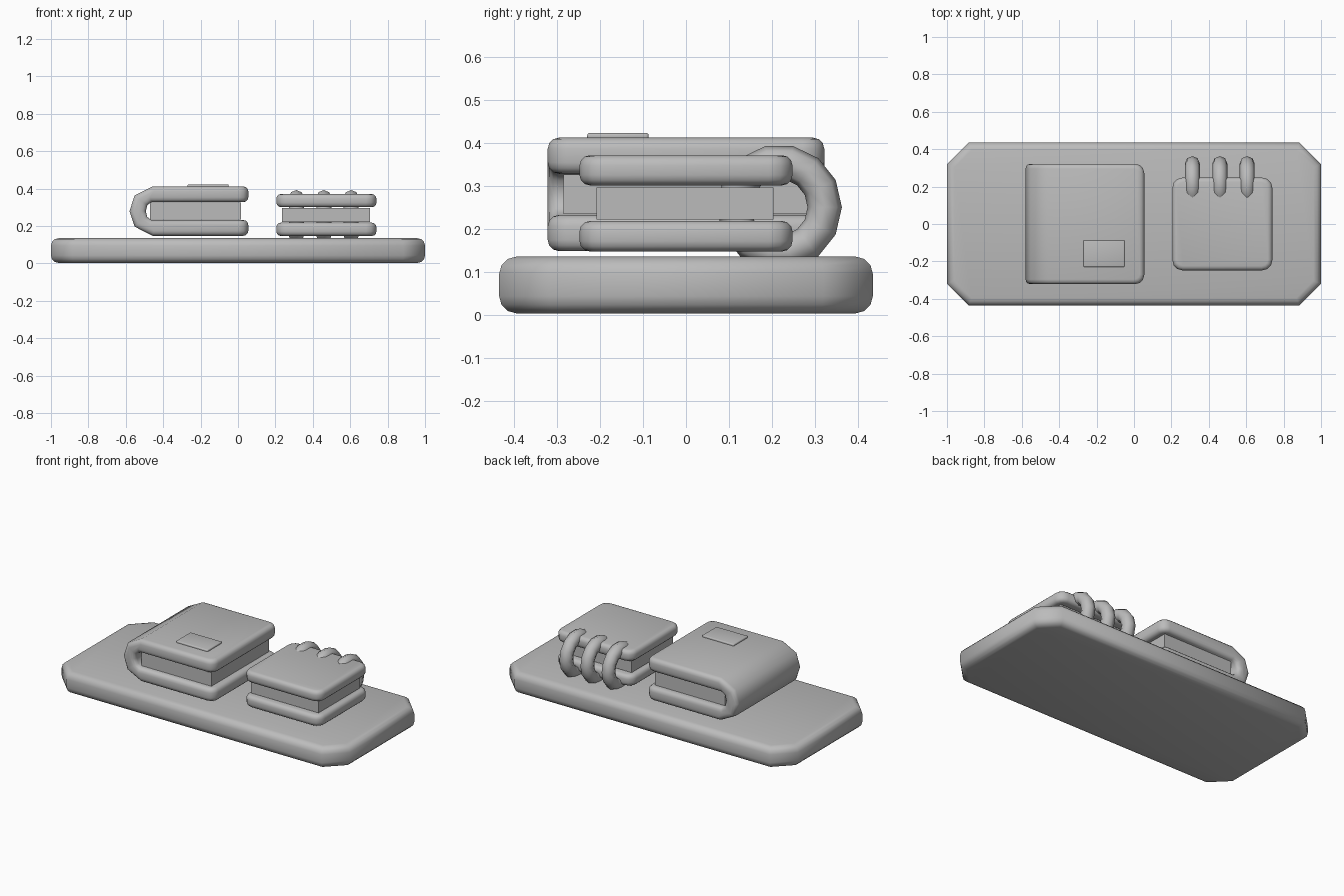
import bpy, bmesh, math
from mathutils import Vector

cube = bpy.data.objects.get("Cube")
if cube:
    bpy.data.objects.remove(cube, do_unlink=True)

# One plain grey for everything
grey = bpy.data.materials.new("plain grey")
grey.use_nodes = True
grey.diffuse_color = (0.5, 0.5, 0.5, 1)
grey.node_tree.nodes["Principled BSDF"].inputs["Base Color"].default_value = (0.5, 0.5, 0.5, 1)


def finish(obj, name, bevel=0, segments=3, limit=80):
    """Name, colour, round the rims and smooth one part."""
    obj.name = obj.data.name = name
    obj.data.materials.clear()
    obj.data.materials.append(grey)
    bpy.ops.object.select_all(action='DESELECT')
    obj.select_set(True)
    bpy.context.view_layer.objects.active = obj
    if bevel:
        mod = obj.modifiers.new("rounded rims", 'BEVEL')
        mod.width, mod.segments = bevel, segments
        mod.limit_method, mod.angle_limit = 'ANGLE', math.radians(limit)
        mod.use_clamp_overlap = False
        bpy.ops.object.modifier_apply(modifier=mod.name)
    bpy.ops.object.shade_smooth_by_angle(angle=math.radians(50))
    return obj


def extrude(name, points, direction, corner=None, corner_size=0, corner_segments=3, **rims):
    """Extrude a closed outline, optionally rounding the vertical edges chosen by a rule."""
    bm = bmesh.new()
    face = bm.faces.new([bm.verts.new(p) for p in points])
    grown = bmesh.ops.extrude_face_region(bm, geom=[face])["geom"]
    bmesh.ops.translate(bm, vec=Vector(direction),
                        verts=[g for g in grown if isinstance(g, bmesh.types.BMVert)])
    if corner:
        def upright(e):
            a, b = (v.co for v in e.verts)
            return (a - b).xy.length < 1e-5 and corner((a + b) / 2)
        bmesh.ops.bevel(bm, geom=[e for e in bm.edges if upright(e)], offset=corner_size,
                        segments=corner_segments, profile=0.5, affect='EDGES')
    bmesh.ops.recalc_face_normals(bm, faces=bm.faces)
    mesh = bpy.data.meshes.new(name)
    bm.to_mesh(mesh)
    bm.free()
    obj = bpy.data.objects.new(name, mesh)
    bpy.context.collection.objects.link(obj)
    return finish(obj, name, **rims)


def block(name, x, y, z, size=0, segments=3, **rims):
    """A box between the given limits with rounded upright corners."""
    outline = [(x[0], y[0], z[0]), (x[1], y[0], z[0]), (x[1], y[1], z[0]), (x[0], y[1], z[0])]
    return extrude(name, outline, (0, 0, z[1] - z[0]), (lambda c: True) if size else None,
                   size, segments, **rims)


# Base slab with cut corners
block("base_slab", (-1, 1), (-0.435, 0.435), (0.003, 0.135), 0.115, 1, bevel=0.04)

# Book: wrap-around cover drawn as a C profile, with rounded free corners
upper = [(0.055, 0.412), (-0.457, 0.412), (-0.553, 0.363), (-0.58, 0.28)]
inner = [(-0.493, 0.28), (-0.485, 0.312), (-0.462, 0.328), (0.055, 0.328)]
flip = lambda pts: [(x, 0.56 - z) for x, z in reversed(pts)]
profile = upper + flip(upper[:-1]) + flip(inner) + inner[1:]
extrude("book_cover", [(x, -0.322, z) for x, z in profile], (0, 0.644, 0),
        lambda c: c.x > 0, 0.05, bevel=0.026)
block("book_pages", (-0.47, 0.015), (-0.285, 0.285), (0.234, 0.326))
block("book_label", (-0.27, -0.05), (-0.23, -0.087), (0.405, 0.423), bevel=0.006, segments=2)

# Notepad: two covers with the pages between
for name, z in (("notepad_back_cover", (0.147, 0.218)), ("notepad_front_cover", (0.301, 0.371))):
    block(name, (0.205, 0.74), (-0.248, 0.248), z, 0.055, bevel=0.024)
block("notepad_pages", (0.235, 0.705), (-0.208, 0.204), (0.222, 0.296))

# Binding rings
for i, x in enumerate((0.312, 0.459, 0.605)):
    bpy.ops.mesh.primitive_torus_add(major_segments=14, minor_segments=8, major_radius=0.106,
                                     minor_radius=0.04, location=(x, 0.217, 0.25),
                                     rotation=(0, math.pi / 2, 0))
    ring = bpy.context.object
    ring.rotation_euler = (math.pi / 2, 0, math.pi / 2)
    finish(ring, f"binding_ring_{i + 1}")
